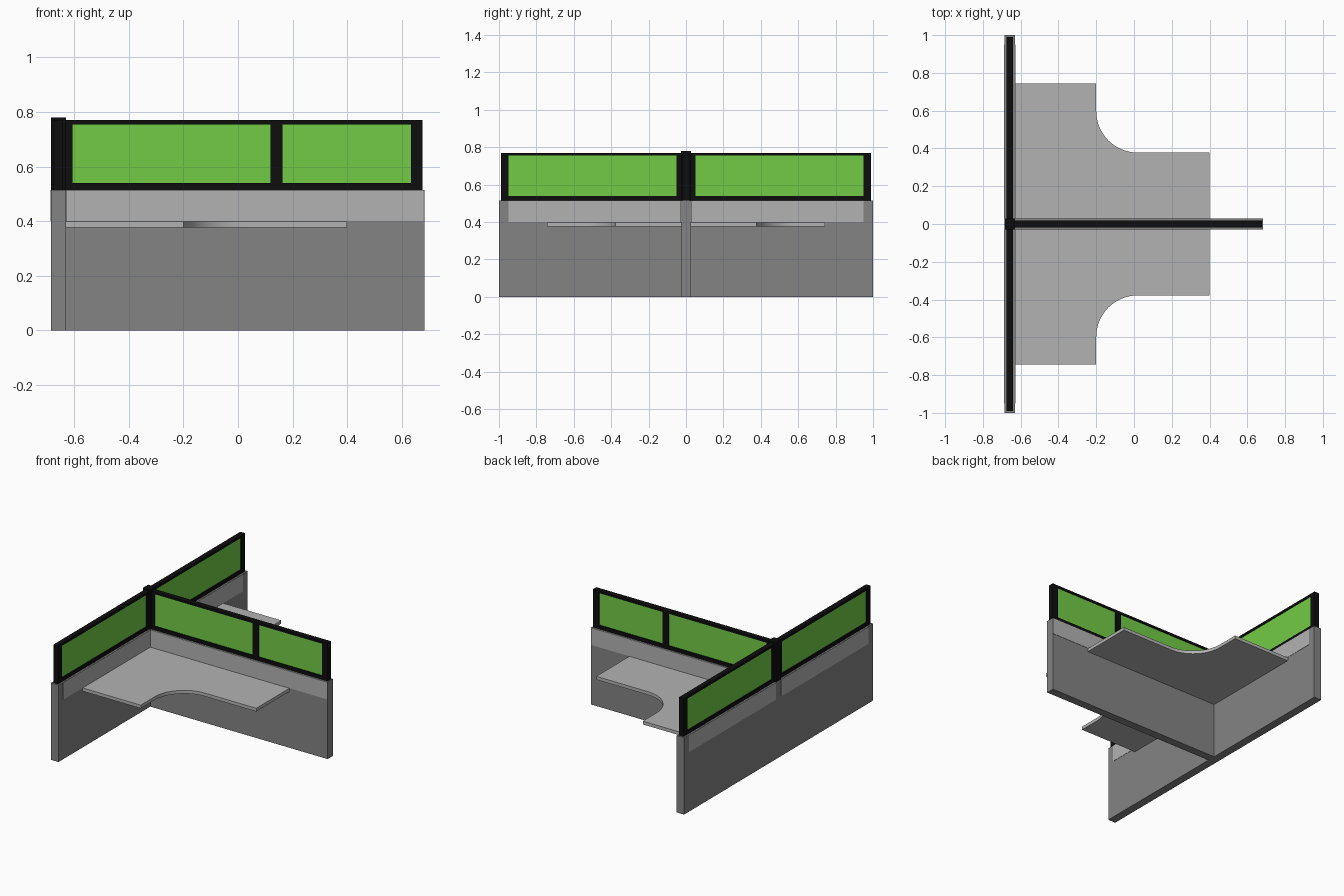
import bpy, bmesh, math

if "Cube" in bpy.data.objects:
    bpy.data.objects.remove(bpy.data.objects["Cube"])

def material(name, rgb):
    m = bpy.data.materials.new(name)
    m.diffuse_color = (*rgb, 1)
    m.use_nodes = True
    m.node_tree.nodes["Principled BSDF"].inputs["Base Color"].default_value = m.diffuse_color
    return m

BLACK = material("frame_black", (0.004, 0.004, 0.004))
GREEN = material("glass_green", (0.17, 0.6, 0.06))
DARK = material("wall_grey", (0.23, 0.23, 0.23))
LIGHT = material("light_grey", (0.45, 0.45, 0.45))

def finish(name, bm, mat):
    bmesh.ops.recalc_face_normals(bm, faces=bm.faces)
    me = bpy.data.meshes.new(name)
    bm.to_mesh(me)
    bm.free()
    ob = bpy.data.objects.new(name, me)
    bpy.context.collection.objects.link(ob)
    me.materials.append(mat)
    return ob

def box(name, x, y, z, mat):
    """Box from (min, max) ranges."""
    bm = bmesh.new()
    bmesh.ops.create_cube(bm, size=1)
    for v in bm.verts:
        v.co = [(r[0] + r[1]) / 2 + c * (r[1] - r[0]) for r, c in zip((x, y, z), v.co)]
    return finish(name, bm, mat)

WX = -0.658            # centre line of the long wall
HW = 0.028             # half wall thickness
TOP, RAIL = 0.515, 0.77
FT, GT = 0.0175, 0.011  # half thickness of frame and glass

# Partition walls
box("long_wall", (WX - HW, WX + HW), (-1, 1), (0, TOP), DARK)
box("spine_wall", (WX + HW, 0.684), (-HW, HW), (0, TOP), DARK)

# Corner post where the screens meet
box("corner_post", (WX - HW, WX + HW), (-HW, HW), (TOP, 0.78), BLACK)

# Spine screen: rails, uprights and two panes
sy = (-FT, FT)
for n, z in (("bottom", (TOP, 0.54)), ("top", (0.755, RAIL))):
    box(f"spine_{n}_rail", (WX + HW, 0.677), sy, z, BLACK)
for i, x in enumerate([(WX + HW, -0.607), (0.12, 0.163), (0.634, 0.677)]):
    box(f"spine_upright_{i}", x, sy, (0.54, 0.755), BLACK)
for i, x in enumerate([(-0.607, 0.12), (0.163, 0.634)]):
    box(f"spine_glass_{i}", x, (-GT, GT), (0.54, 0.755), GREEN)

for side, s in (("front", -1), ("back", 1)):
    def ys(a, b):
        return tuple(sorted((s * a, s * b)))

    # Long wall screen, one half per side
    fx = (WX - FT, WX + FT)
    for n, z in (("bottom", (TOP, 0.54)), ("top", (0.755, RAIL))):
        box(f"{side}_{n}_rail", fx, ys(HW, 0.99), z, BLACK)
    for n, y in (("inner", ys(HW, 0.05)), ("outer", ys(0.95, 0.99))):
        box(f"{side}_{n}_upright", fx, y, (0.54, 0.755), BLACK)
    box(f"{side}_glass", (WX - GT, WX + GT), ys(0.05, 0.95), (0.54, 0.755), GREEN)

    # Light tack panels on the upper wall faces
    box(f"{side}_inner_tack_panel", (WX + HW, WX + HW + 0.002), ys(HW, 0.95), (0.4, TOP - 0.001), LIGHT)
    box(f"{side}_outer_tack_panel", (WX - HW - 0.002, WX - HW), ys(HW, 0.95), (0.4, TOP - 0.001), LIGHT)
    box(f"{side}_spine_tack_panel", (WX + HW + 0.002, 0.68), ys(HW, HW + 0.002), (0.4, TOP - 0.001), LIGHT)

    # L-shaped desk top with a concave inner corner
    r, cx, cy = 0.22, 0.02, 0.598
    outline = [(0.4, HW), (WX + HW, HW), (WX + HW, 0.743), (-0.2, 0.743)]
    for i in range(17):
        a = math.pi + i / 16 * math.pi / 2
        outline.append((cx + r * math.cos(a), cy + r * math.sin(a)))
    outline.append((0.4, 0.378))
    bm = bmesh.new()
    face = bm.faces.new([bm.verts.new((x, s * y, 0.376)) for x, y in outline])
    ext = bmesh.ops.extrude_face_region(bm, geom=[face])
    for g in ext["geom"]:
        if isinstance(g, bmesh.types.BMVert):
            g.co.z = 0.398
    desk = finish(f"{side}_desk_top", bm, LIGHT)
    bpy.context.view_layer.objects.active = desk
    desk.select_set(True)
    bpy.ops.object.shade_smooth_by_angle(angle=math.radians(30))
    desk.select_set(False)
